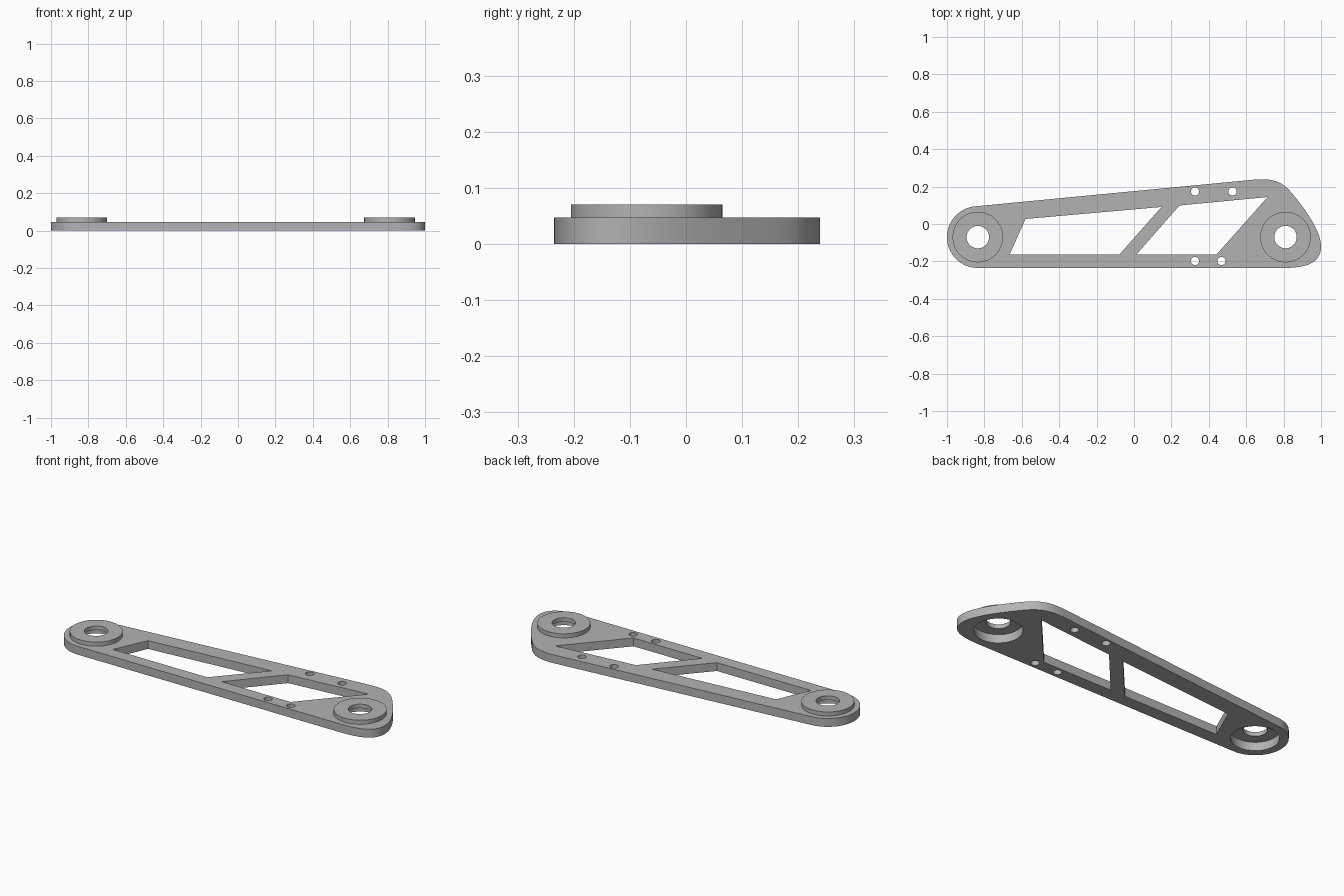
import bpy, bmesh
from math import cos, sin, radians
from mathutils import Vector
from mathutils.geometry import interpolate_bezier

cube = bpy.data.objects.get("Cube")
if cube:
    bpy.data.objects.remove(cube, do_unlink=True)

grey = bpy.data.materials.new("light grey")
grey.use_nodes = True
grey.diffuse_color = (0.45, 0.45, 0.45, 1)
grey.node_tree.nodes["Principled BSDF"].inputs["Base Color"].default_value = grey.diffuse_color


def arc(centre, radius, start=0, end=360, steps=64):
    """Points along an arc; a full circle leaves out the repeated end point."""
    count = steps if end - start == 360 else steps + 1
    angles = [radians(start + (end - start) * i / steps) for i in range(count)]
    return [(centre[0] + radius * cos(a), centre[1] + radius * sin(a)) for a in angles]


def bezier(a, b, c, d, steps=16):
    pts = interpolate_bezier(*[Vector((*p, 0)) for p in (a, b, c, d)], steps + 1)
    return [(p.x, p.y) for p in pts[:-1]]


def slab(name, loops, bottom, top):
    """Extrude an outline with holes between two heights."""
    curve = bpy.data.curves.new(name + "_profile", "CURVE")
    curve.dimensions = "2D"
    curve.fill_mode = "BOTH"
    curve.extrude = (top - bottom) / 2
    for loop in loops:
        spline = curve.splines.new("POLY")
        spline.points.add(len(loop) - 1)
        for point, (x, y) in zip(spline.points, loop):
            point.co = (x, y, 0, 1)
        spline.use_cyclic_u = True
    helper = bpy.data.objects.new(name + "_profile", curve)
    bpy.context.collection.objects.link(helper)
    bpy.context.view_layer.update()
    graph = bpy.context.evaluated_depsgraph_get()
    mesh = bpy.data.meshes.new_from_object(helper.evaluated_get(graph))
    bpy.data.objects.remove(helper, do_unlink=True)

    bm = bmesh.new()
    bm.from_mesh(mesh)
    bmesh.ops.remove_doubles(bm, verts=bm.verts, dist=0.0001)
    bmesh.ops.translate(bm, verts=bm.verts, vec=(0, 0, (top + bottom) / 2))
    bmesh.ops.recalc_face_normals(bm, faces=bm.faces)
    bm.to_mesh(mesh)
    bm.free()
    mesh.materials.clear()
    mesh.materials.append(grey)
    obj = bpy.data.objects.new(name, mesh)
    bpy.context.collection.objects.link(obj)
    bpy.ops.object.select_all(action="DESELECT")
    obj.select_set(True)
    bpy.context.view_layer.objects.active = obj
    bpy.ops.object.shade_smooth_by_angle(angle=radians(30))
    return obj


PLATE_TOP, BOSS_TOP = 0.047, 0.07
pivots = {"right": (-0.835, -0.07), "left": (0.81, -0.07)}

# Outer outline: round end, straight edges and a swept nose
outline = arc(pivots["right"], 0.165, 95.5, 270, 40)
nose = (bezier((0.62, 0.235), (0.72, 0.245), (0.78, 0.24), (0.84, 0.17))
        + bezier((0.84, 0.17), (0.92, 0.075), (1, -0.04), (1, -0.12))
        + bezier((1, -0.12), (1, -0.21), (0.92, -0.235), (0.8, -0.235))
        + [(0.8, -0.235)])
outline += nose[::-1]

# Lightening windows with a slanted rib between them
windows = [
    [(-0.665, -0.163), (-0.58, 0.027), (0.147, 0.091), (-0.078, -0.163)],
    [(0.013, -0.163), (0.243, 0.099), (0.714, 0.144), (0.441, -0.163)],
]

# Small screw holes and the wide bearing seats open to the underside
screws = [arc(c, 0.022, steps=24) for c in
          ((0.326, 0.174), (0.527, 0.174), (0.326, -0.198), (0.468, -0.198))]
seats = [arc(c, 0.12) for c in pivots.values()]
slab("arm_plate", [outline] + windows + screws + seats, 0, PLATE_TOP)

# Raised bosses capping the bearing seats, each with a shaft hole
for side, centre in pivots.items():
    slab(side + "_bearing_boss", [arc(centre, 0.135), arc(centre, 0.06)],
         PLATE_TOP, BOSS_TOP)
